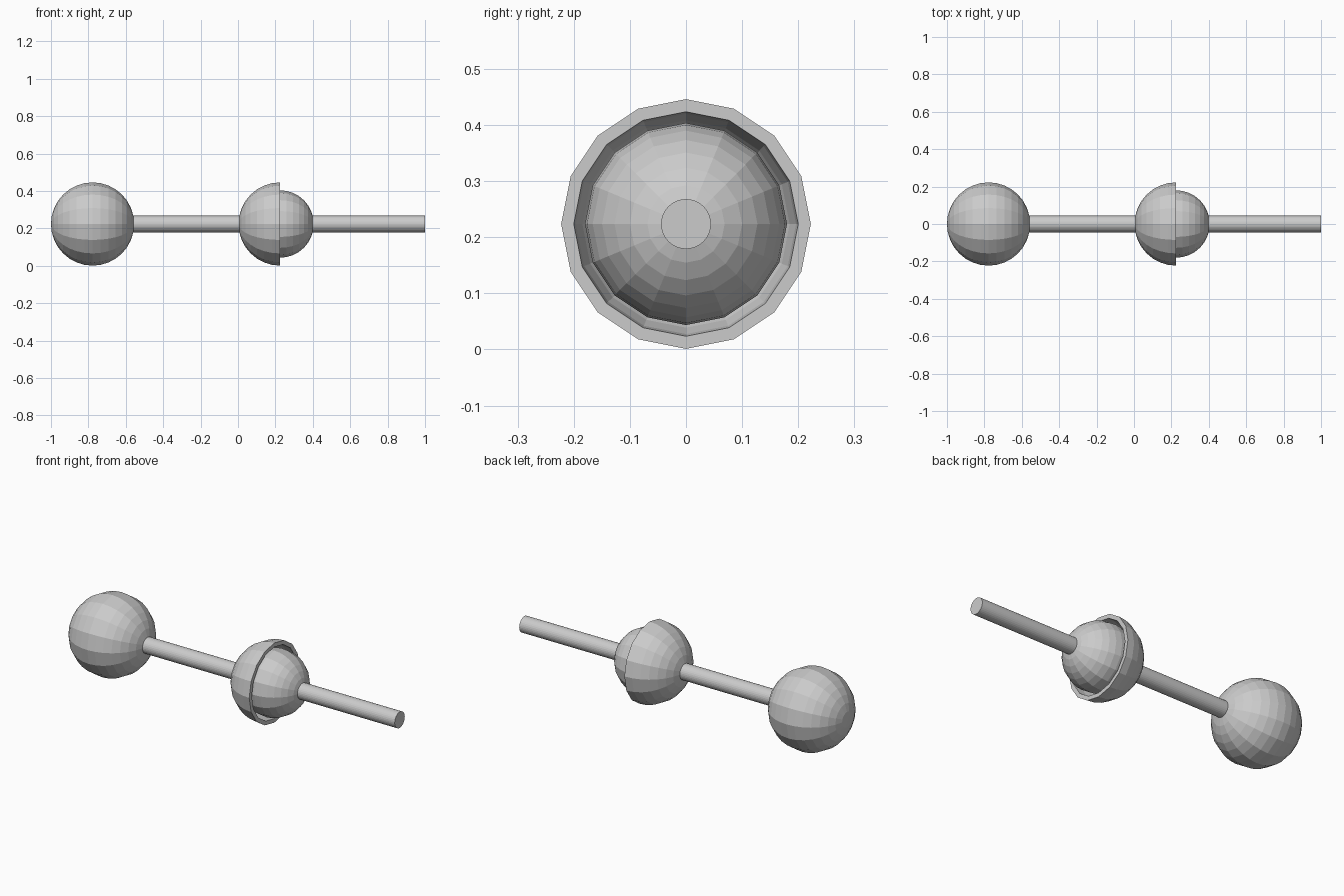
import bpy, bmesh, math

if "Cube" in bpy.data.objects:
    bpy.data.objects.remove(bpy.data.objects["Cube"])

CZ = 0.2235          # height of the shared axis
R_BALL = 0.2225      # large ball and cup outer radius
X_BALL, X_JOINT = -0.7775, 0.225

grey = bpy.data.materials.new("light grey")
grey.diffuse_color = (0.6, 0.6, 0.6, 1)
grey.use_nodes = True
grey.node_tree.nodes["Principled BSDF"].inputs["Base Color"].default_value = grey.diffuse_color


def arc(cx, r, a0, a1, steps):
    """Profile points (x, radius) on a circle; angle 0 points to -x."""
    pts = []
    for i in range(steps + 1):
        a = math.radians(a0 + (a1 - a0) * i / steps)
        pts.append((cx - r * math.cos(a), r * math.sin(a)))
    return pts


def lathe(name, profile, sides):
    """Spin a profile, which starts and ends on the axis, around the x axis."""
    bm = bmesh.new()
    rings = []
    for x, r in profile:
        if r < 1e-5:
            rings.append([bm.verts.new((x, 0, 0))] * sides)
        else:
            rings.append([bm.verts.new((x, r * math.sin(2 * math.pi * k / sides),
                                        r * math.cos(2 * math.pi * k / sides)))
                          for k in range(sides)])
    for a, b in zip(rings, rings[1:]):
        for k in range(sides):
            j = (k + 1) % sides
            quad = list(dict.fromkeys((a[k], a[j], b[j], b[k])))
            bm.faces.new(quad)
    bmesh.ops.recalc_face_normals(bm, faces=bm.faces[:])
    me = bpy.data.meshes.new(name)
    bm.to_mesh(me)
    bm.free()
    me.materials.append(grey)
    ob = bpy.data.objects.new(name, me)
    ob.location = (0, 0, CZ)
    bpy.context.collection.objects.link(ob)
    return ob


def rod(name, x0, x1, r=0.0445):
    return lathe(name, [(x0, 0), (x0, r), (x1, r), (x1, 0)], 32)


# large end ball
lathe("end_ball", arc(X_BALL, R_BALL, 0, 180, 16), 16)

# rod from the end ball to the socket cup
rod("socket_rod", -0.60, 0.015)

# hollow hemispherical cup, open towards +x
lathe("socket_cup",
      arc(X_JOINT, R_BALL, 0, 90, 8) + arc(X_JOINT, 0.2, 90, 0, 8), 16)

# smaller ball held in the cup, and its rod
lathe("joint_ball", arc(X_JOINT, 0.18, 0, 180, 16), 16)
rod("joint_rod", 0.37, 1.0)
